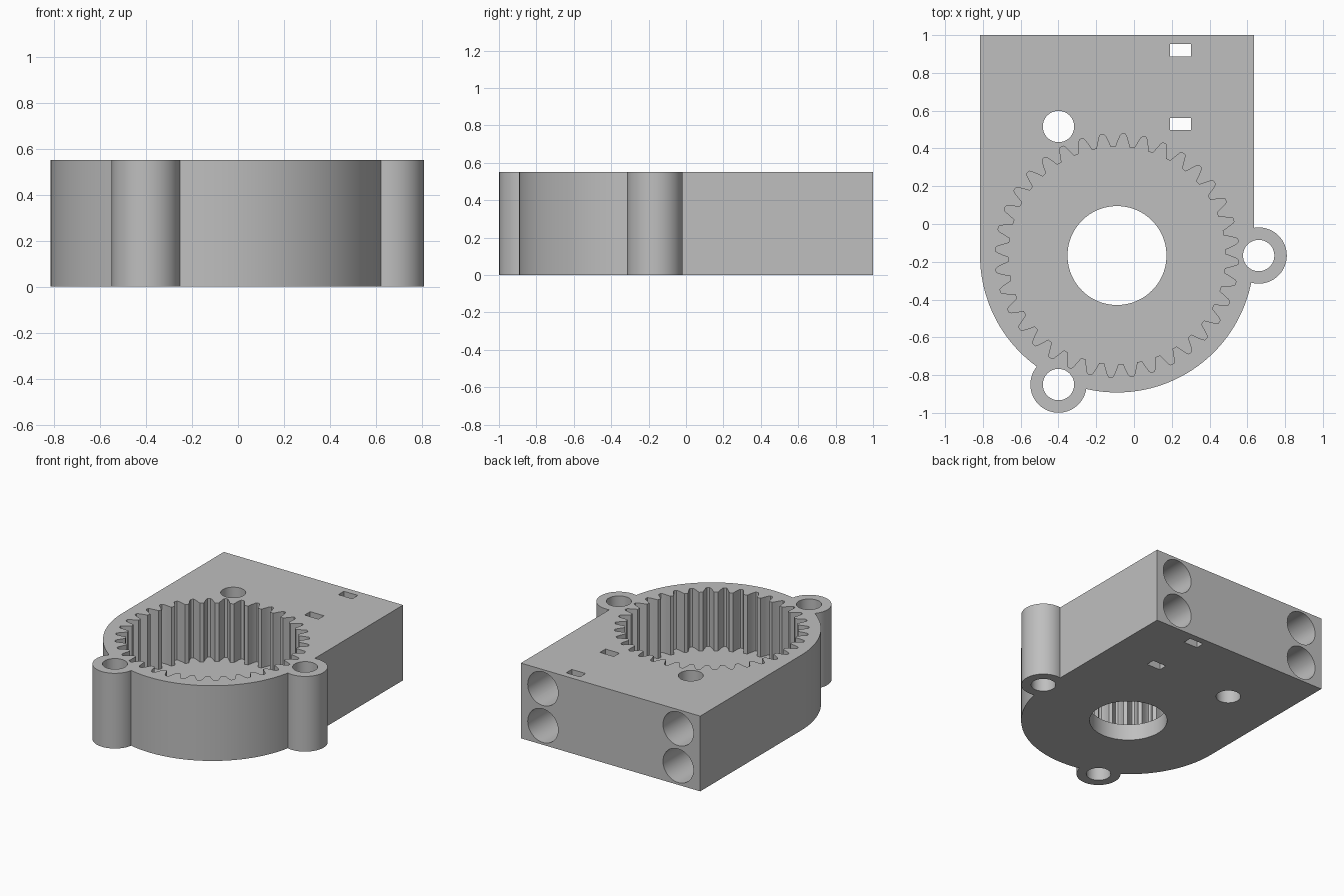
import bpy, bmesh, math
from mathutils import Matrix, Vector

cube = bpy.data.objects.get("Cube")
if cube:
    bpy.data.objects.remove(cube, do_unlink=True)

H = 0.55                      # overall height
FLOOR = 0.12                  # floor under the gear pocket
CX, CY = -0.09, -0.167        # gear centre
RING_R = 0.725
BOLT_R = 0.75                 # bolt circle
TEETH = 36

grey = bpy.data.materials.new("plain_grey")
grey.use_nodes = True
colour = (0.52, 0.52, 0.52, 1)
grey.diffuse_color = colour
grey.node_tree.nodes["Principled BSDF"].inputs["Base Color"].default_value = colour


def prism(name, outline, z0, z1, matrix=None):
    """Extrude a closed 2D outline from z0 to z1."""
    bm = bmesh.new()
    face = bm.faces.new([bm.verts.new((x, y, z0)) for x, y in outline])
    up = bmesh.ops.extrude_face_region(bm, geom=[face])["geom"]
    verts = [v for v in up if isinstance(v, bmesh.types.BMVert)]
    bmesh.ops.translate(bm, verts=verts, vec=(0, 0, z1 - z0))
    if matrix:
        bm.transform(matrix)
    bmesh.ops.recalc_face_normals(bm, faces=bm.faces)
    mesh = bpy.data.meshes.new(name)
    bm.to_mesh(mesh)
    bm.free()
    mesh.materials.append(grey)
    obj = bpy.data.objects.new(name, mesh)
    bpy.context.collection.objects.link(obj)
    return obj


def circle(x, y, r, n=96):
    return [(x + r * math.cos(math.tau * i / n), y + r * math.sin(math.tau * i / n))
            for i in range(n)]


def rect(x0, y0, x1, y1):
    return [(x0, y0), (x1, y0), (x1, y1), (x0, y1)]


def combine(target, tool, operation):
    """Apply a boolean and discard the tool."""
    bpy.context.view_layer.objects.active = target
    mod = target.modifiers.new(operation, 'BOOLEAN')
    mod.operation, mod.object, mod.solver = operation, tool, 'EXACT'
    bpy.ops.object.modifier_apply(modifier=mod.name)
    bpy.data.objects.remove(tool, do_unlink=True)


# Mounting block with four horizontal bores from the back
housing = prism("gear_housing", rect(CX - RING_R, CY, CX + RING_R, 1), 0, H)
for side in (-1, 1):
    for z in (0.14, 0.41):
        place = Matrix.Translation((CX + side * 0.547, 0, z)) @ Matrix.Rotation(math.pi / 2, 4, 'X')
        combine(housing, prism("rod_bore", circle(0, 0, 0.123, 48), -1.1, -0.1, place), 'DIFFERENCE')

# Round gear housing, which closes the inner ends of the bores
combine(housing, prism("ring", circle(CX, CY, RING_R, 128), 0, H), 'UNION')

# Bolt lugs and bolt holes
bolts = [(CX + BOLT_R * math.cos(math.radians(a)), CY + BOLT_R * math.sin(math.radians(a)))
         for a in (0, 114.4, -114.4)]
for x, y in (bolts[0], bolts[2]):
    combine(housing, prism("lug", circle(x, y, 0.149, 64), 0, H), 'UNION')
for x, y in bolts:
    combine(housing, prism("bolt_hole", circle(x, y, 0.083, 48), -0.1, H + 0.1), 'DIFFERENCE')

# Internal ring gear pocket
half = [(-3.7, 0.575), (-2.6, 0.605), (-1.5, 0.635), (-0.8, 0.645)]
lobe = half + [(-a, r) for a, r in reversed(half)]
gear = []
for i in range(TEETH):
    for a, r in lobe:
        t = math.radians(7 + i * 360 / TEETH + a)
        gear.append((CX + r * math.cos(t), CY + r * math.sin(t)))
combine(housing, prism("gear_pocket", gear, FLOOR, H + 0.1), 'DIFFERENCE')

# Central opening through the floor
combine(housing, prism("shaft_opening", circle(CX, CY, 0.262), -0.1, H), 'DIFFERENCE')

# Strap slots
for y in (0.53, 0.92):
    combine(housing, prism("slot", rect(0.19, y - 0.032, 0.302, y + 0.032), -0.1, H + 0.1), 'DIFFERENCE')

# Smooth round walls, keep edges sharp
bpy.ops.object.select_all(action='DESELECT')
housing.select_set(True)
bpy.context.view_layer.objects.active = housing
bpy.ops.object.shade_smooth_by_angle(angle=math.radians(20))
